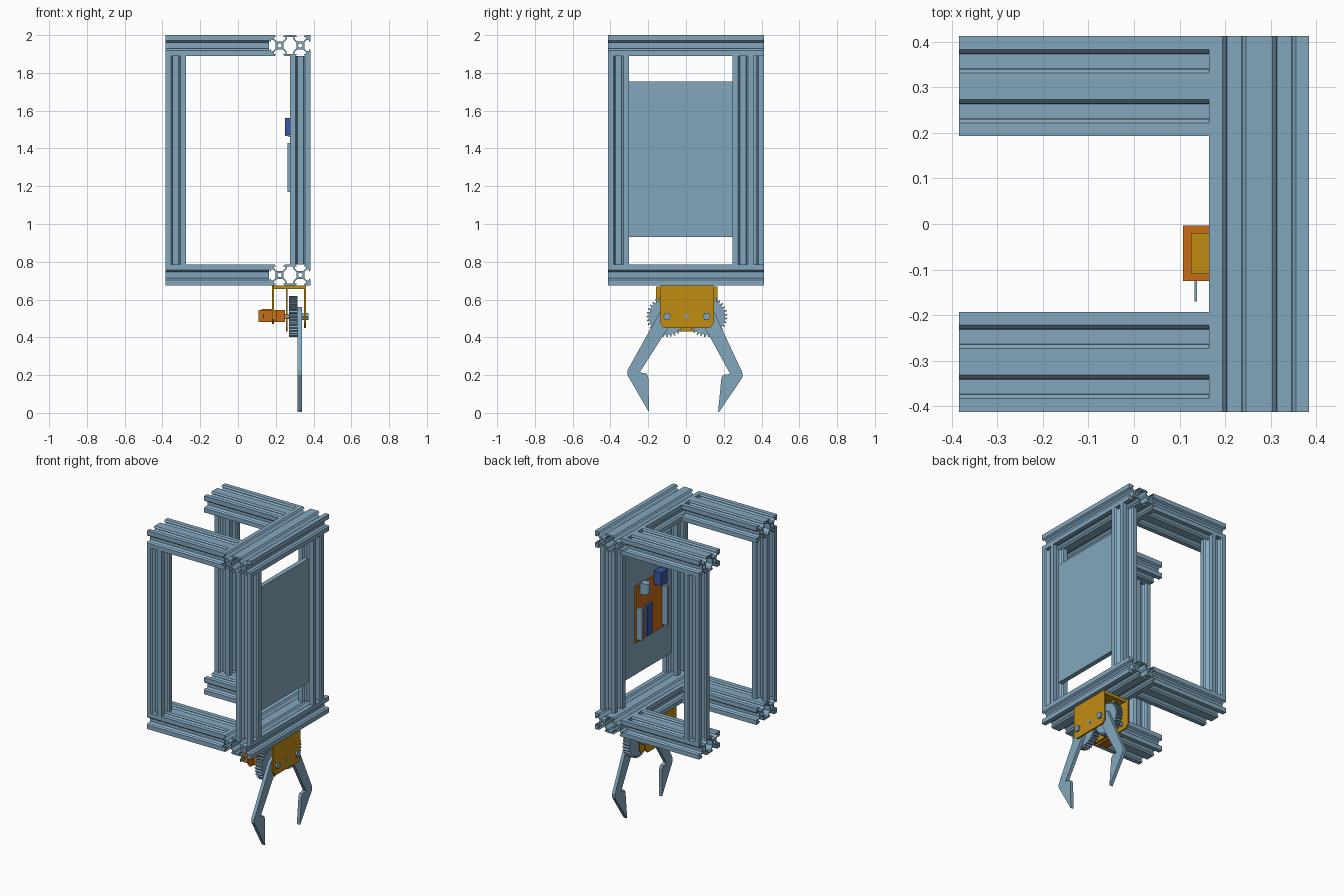
import bpy, bmesh, math
from mathutils import Matrix, Vector

cube = bpy.data.objects.get("Cube")
if cube:
    bpy.data.objects.remove(cube, do_unlink=True)


def material(name, rgb):
    m = bpy.data.materials.new(name)
    m.use_nodes = True
    m.diffuse_color = (*rgb, 1)
    m.node_tree.nodes["Principled BSDF"].inputs["Base Color"].default_value = (*rgb, 1)
    return m


STEEL = material("steel blue", (0.23, 0.39, 0.52))
GOLD = material("gold", (0.53, 0.27, 0.006))
ORANGE = material("burnt orange", (0.58, 0.15, 0.008))
BLUE = material("deep blue", (0.045, 0.09, 0.38))

# Columns send the profile's own axes to the world for each extrusion direction
AXES = {
    "x": Matrix(((0, 0, 1), (1, 0, 0), (0, 1, 0))),
    "y": Matrix(((1, 0, 0), (0, 0, -1), (0, 1, 0))),
    "z": Matrix.Identity(3),
}


def prism(name, outlines, axis, length, centre, mat):
    """Extrude closed outlines (inner ones become holes) along an axis."""
    curve = bpy.data.curves.new(name, "CURVE")
    curve.dimensions = "2D"
    curve.fill_mode = "BOTH"
    curve.extrude = length / 2
    for pts in outlines:
        s = curve.splines.new("POLY")
        s.points.add(len(pts) - 1)
        for p, (u, v) in zip(s.points, pts):
            p.co = (u, v, 0, 1)
        s.use_cyclic_u = True
        s.use_smooth = False
    temp = bpy.data.objects.new(name + "_curve", curve)
    bpy.context.collection.objects.link(temp)
    deps = bpy.context.evaluated_depsgraph_get()
    mesh = bpy.data.meshes.new_from_object(temp.evaluated_get(deps))
    bpy.data.objects.remove(temp, do_unlink=True)
    bm = bmesh.new()
    bm.from_mesh(mesh)
    bmesh.ops.remove_doubles(bm, verts=bm.verts, dist=1e-5)
    bm.transform(Matrix.Translation(centre) @ AXES[axis].to_4x4())
    bmesh.ops.recalc_face_normals(bm, faces=bm.faces)
    bm.to_mesh(mesh)
    bm.free()
    mesh.shade_flat()
    mesh.materials.clear()
    mesh.materials.append(mat)
    obj = bpy.data.objects.new(name, mesh)
    bpy.context.collection.objects.link(obj)
    return obj


def plate(name, pts, x0, x1, mat, holes=()):
    """A flat part lying in the y-z plane between two x positions."""
    return prism(name, [pts, *holes], "x", x1 - x0, ((x0 + x1) / 2, 0, 0), mat)


def box(name, xs, ys, zs, mat):
    pts = [(ys[0], zs[0]), (ys[1], zs[0]), (ys[1], zs[1]), (ys[0], zs[1])]
    return plate(name, pts, xs[0], xs[1], mat)


def circle(cy, cz, r, n=16):
    return [(cy + r * math.cos(math.tau * i / n), cz + r * math.sin(math.tau * i / n))
            for i in range(n)]


# Slotted extrusion profile, in units of a 20 wide cell
UNIT = 0.0055
HALF_SLOT = [(10, 4.7), (8.2, 3.1), (8.2, 5.5), (6.5, 5.5), (3.9, 2.9)]
SIDE = [(u, -v) for u, v in HALF_SLOT] + HALF_SLOT[::-1] + [(10, 10)]
CAVITY = [(6.1, 2.9), (3.5, 5.5), (2.7, 8.2)]


def side(turns, shift=0):
    out = []
    for u, v in SIDE:
        for _ in range(turns):
            u, v = -v, u
        out.append((u + shift, v))
    return out


def scaled(pts):
    return [(u * UNIT, v * UNIT) for u, v in pts]


def beam(name, axis, length, centre, double=False):
    if double:
        outer = side(0, 10) + side(1, 10) + side(1, -10) + side(2, -10) + side(3, -10) + side(3, 10)
        right = CAVITY + [(-u, v) for u, v in CAVITY[::-1]]
        cavity = right + [(-u, -v) for u, v in right]
        loops = [outer, cavity, circle(-10, 0, 2.1), circle(10, 0, 2.1)]
    else:
        loops = [side(0) + side(1) + side(2) + side(3), circle(0, 0, 2.1)]
    prism(name, [scaled(p) for p in loops], axis, length, centre, STEEL)


# Frame: two cross beams, four side beams, four posts
for level, z in (("lower", 0.73), ("upper", 1.945)):
    beam(level + "_cross_beam", "y", 0.826, (0.275, 0, z), True)
    for end, y in (("front", -0.303), ("rear", 0.303)):
        beam(f"{level}_{end}_beam", "x", 0.55, (-0.11, y, z), True)
for name, x, y in (("outer_front_post", -0.33, -0.358), ("outer_rear_post", -0.33, 0.358),
                   ("panel_front_post", 0.33, -0.358), ("panel_rear_post", 0.33, 0.302)):
    beam(name, "z", 1.105, (x, y, 1.3375))

# Panel and circuit board on its inner face
box("panel", (0.316, 0.347), (-0.303, 0.247), (0.93, 1.755), STEEL)
box("circuit_board", (0.304, 0.313), (-0.2, 0.095), (1.148, 1.525), ORANGE)
box("board_standoff", (0.313, 0.316), (-0.15, 0.05), (1.2, 1.48), ORANGE)
box("rear_header", (0.263, 0.304), (0.072, 0.09), (1.17, 1.38), STEEL)
box("front_header", (0.263, 0.304), (-0.198, -0.18), (1.17, 1.43), STEEL)
box("data_socket", (0.25, 0.304), (-0.16, -0.094), (1.47, 1.56), BLUE)
box("power_socket", (0.268, 0.304), (0.004, 0.054), (1.46, 1.535), STEEL)
prism("power_barrel", [circle(0.029, 0.274, 0.025)], "z", 0.07, (0, 0, 0), STEEL).matrix_world = \
    Matrix.Translation((0.274 + 0.274 - 0.274, 0, 1.5)) @ Matrix.Translation((-0.0, 0, 0)) @ \
    Matrix.Translation((-0.029, 0.029 - 0.274 + 0.0, 0))
box("main_chip", (0.283, 0.304), (-0.05, 0.0), (1.165, 1.37), BLUE)
for i in range(10):
    z = 1.177 + i * 0.019
    for y in (-0.056, 0.0):
        box("chip_leg", (0.292, 0.304), (y, y + 0.006), (z, z + 0.007), STEEL)

# Gripper bracket
MID, AXLE = 0.005, 0.51


def bracket(half, low):
    pts = [(half, 0.67), (half, low + 0.025), (half - 0.022, low)]
    return [(MID + u, v) for u, v in pts] + [(MID - u, v) for u, v in pts[::-1]]


box("bracket_top", (0.18, 0.36), (MID - 0.14, MID + 0.14), (0.655, 0.675), GOLD)
plate("bracket_outer_plate", bracket(0.143, 0.45), 0.349, 0.36, GOLD)
plate("bracket_inner_plate", bracket(0.163, 0.47), 0.18, 0.19, GOLD)
plate("bracket_middle_plate", bracket(0.12, 0.43), 0.255, 0.261, GOLD)

# Servo with cable
box("servo_body", (0.108, 0.25), (-0.125, -0.003), (0.48, 0.545), ORANGE)
box("servo_flange", (0.19, 0.203), (-0.155, 0.027), (0.48, 0.545), ORANGE)
box("servo_top_plate", (0.125, 0.18), (-0.11, -0.02), (0.545, 0.55), GOLD)
box("servo_cable", (0.133, 0.138), (-0.17, -0.125), (0.5, 0.52), STEEL)

# Gears, bolts and gripping arms; the arm is drawn relative to its axle
ARM = [(0.035, 0.03), (0, 0.05), (-0.035, 0.03), (-0.21, -0.285), (-0.21, -0.31),
       (-0.1, -0.5), (-0.095, -0.5), (-0.1, -0.32), (-0.108, -0.302), (-0.145, -0.295),
       (0.015, -0.045)]
TEETH = 32
for name, y, flip, turn in (("front", MID - 0.105, 1, 0), ("rear", MID + 0.105, -1, -0.07)):
    gear = []
    for i in range(TEETH):
        for step, r in ((-0.3, 0.095), (-0.15, 0.109), (0.15, 0.109), (0.3, 0.095)):
            a = math.tau * (i + step + (0.5 if flip < 0 else 0)) / TEETH
            gear.append((y + r * math.cos(a), AXLE + r * math.sin(a)))
    plate(name + "_gear", gear, 0.27, 0.316, STEEL)
    spin = Matrix.Rotation(turn, 2)
    arm = [(y + p.x, AXLE + p.y) for p in (spin @ Vector((u * flip, v)) for u, v in ARM)]
    plate(name + "_arm", arm, 0.316, 0.338, STEEL)
    plate(name + "_bolt", circle(y, AXLE, 0.021, 6), 0.338, 0.372, STEEL)
    plate(name + "_axle", circle(y, AXLE, 0.014, 12), 0.19, 0.27, STEEL)
plate("centre_pin", circle(MID, AXLE, 0.012, 12), 0.34, 0.364, STEEL)
